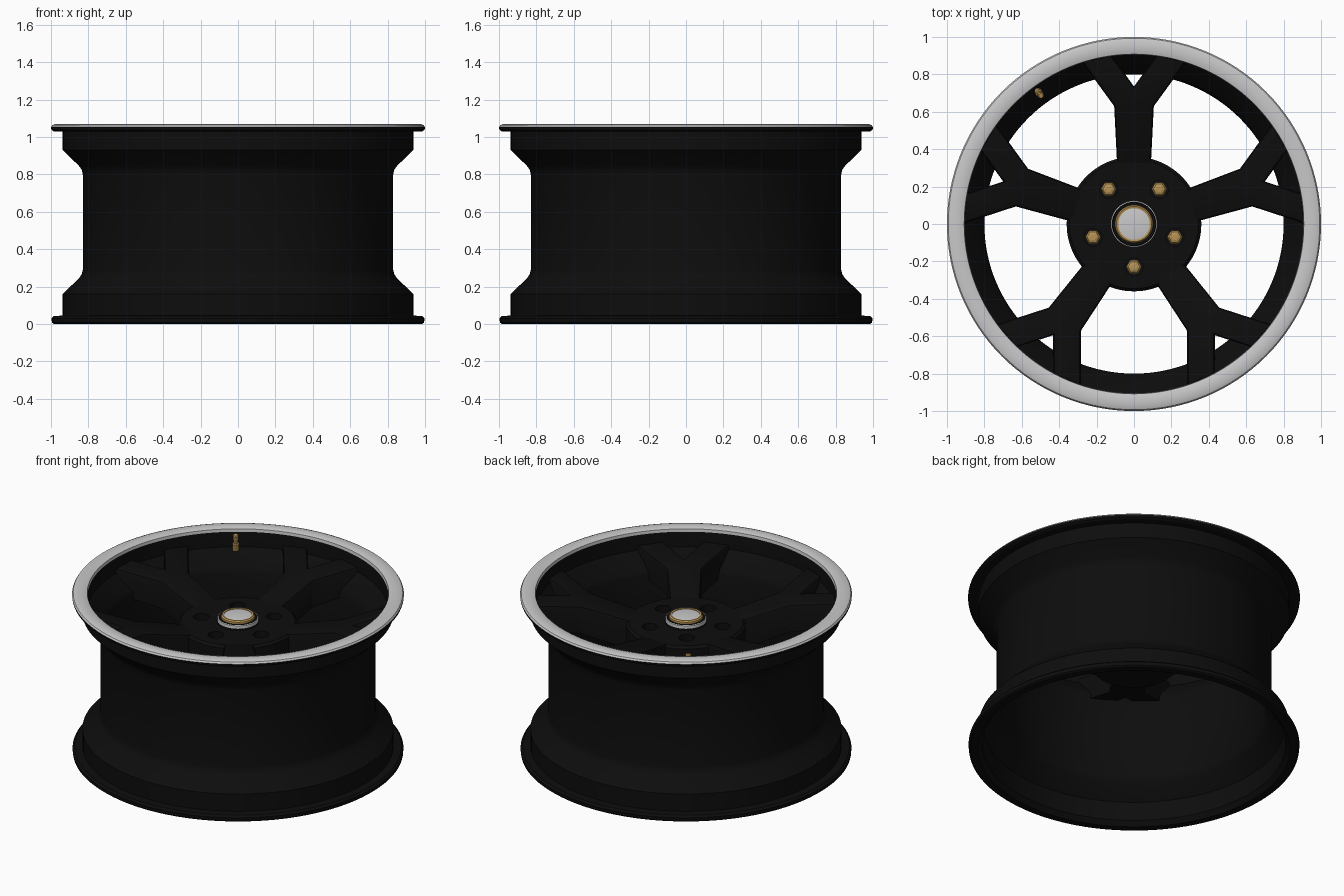
import bpy, bmesh, math
from mathutils import Vector, Matrix

if "Cube" in bpy.data.objects:
    bpy.data.objects.remove(bpy.data.objects["Cube"])


def material(name, col):
    m = bpy.data.materials.new(name)
    m.diffuse_color = (*col, 1)
    m.use_nodes = True
    m.node_tree.nodes["Principled BSDF"].inputs["Base Color"].default_value = m.diffuse_color
    return m


BLACK = material("gloss_black", (0.004, 0.004, 0.004))
SILVER = material("polished_silver", (0.58, 0.58, 0.59))
GOLD = material("brass_gold", (0.47, 0.29, 0.09))


def finish(name, bm, mats, smooth=True):
    bmesh.ops.remove_doubles(bm, verts=bm.verts, dist=1e-5)
    bmesh.ops.recalc_face_normals(bm, faces=bm.faces)
    me = bpy.data.meshes.new(name)
    bm.to_mesh(me)
    bm.free()
    for m in mats:
        me.materials.append(m)
    ob = bpy.data.objects.new(name, me)
    bpy.context.collection.objects.link(ob)
    if smooth:
        bpy.ops.object.select_all(action='DESELECT')
        ob.select_set(True)
        bpy.context.view_layer.objects.active = ob
        bpy.ops.object.shade_smooth_by_angle(angle=math.radians(30))
    return ob


def lathe(name, profile, mats, closed=False, n=96, rule=None, xf=None, smooth=True):
    """Revolve (radius, z) points about the z axis."""
    bm = bmesh.new()
    rings = [[bm.verts.new((r * math.cos(2 * math.pi * i / n), r * math.sin(2 * math.pi * i / n), z))
              for i in range(n)] if r > 0 else [bm.verts.new((0, 0, z))] * n for r, z in profile]
    pairs = list(zip(rings, rings[1:]))
    if closed:
        pairs.append((rings[-1], rings[0]))
    for a, b in pairs:
        for i in range(n):
            j = (i + 1) % n
            vs = list(dict.fromkeys([a[i], a[j], b[j], b[i]]))
            if len(vs) > 2:
                f = bm.faces.new(vs)
                if rule:
                    f.material_index = rule(f.calc_center_median())
    if xf:
        bm.transform(xf)
    return finish(name, bm, mats, smooth)


# Rim barrel with a polished front lip
rim = [(0.995, 0.008), (0.997, 0.03), (0.985, 0.042), (0.937, 0.045), (0.937, 0.16),
       (0.85, 0.245), (0.836, 0.265), (0.83, 0.29), (0.83, 0.80), (0.836, 0.825),
       (0.85, 0.845), (0.937, 0.93), (0.937, 1.03), (0.985, 1.03), (0.998, 1.038),
       (1.0, 1.052), (0.993, 1.063), (0.975, 1.07), (0.93, 1.07), (0.908, 1.063),
       (0.905, 1.045), (0.905, 0.945), (0.815, 0.85), (0.80, 0.82), (0.80, 0.27),
       (0.815, 0.24), (0.905, 0.15), (0.915, 0.03), (0.94, 0.0), (0.985, 0.0)]
lathe("rim_barrel", rim, [BLACK, SILVER], True, 128,
      lambda c: 1 if c.z > 1.05 else 0)

# Hub disc with nut pockets
hub = lathe("hub", [(0, 0.57), (0.25, 0.57), (0.27, 0.66), (0.345, 0.66), (0.36, 0.68),
                    (0.36, 0.855), (0.345, 0.87), (0, 0.87)], [BLACK])
NUTS = [math.radians(-90 + 72 * k) for k in range(5)]
bm = bmesh.new()
for a in NUTS:
    bmesh.ops.create_cone(bm, cap_ends=True, segments=32, radius1=0.048, radius2=0.048, depth=0.3,
                          matrix=Matrix.Translation((0.23 * math.cos(a), 0.23 * math.sin(a), 0.89)))
cutter = finish("pocket_cutter", bm, [BLACK], False)
mod = hub.modifiers.new("pockets", 'BOOLEAN')
mod.operation = 'DIFFERENCE'
mod.solver = 'EXACT'
mod.object = cutter
bpy.ops.object.select_all(action='DESELECT')
hub.select_set(True)
bpy.context.view_layer.objects.active = hub
bpy.ops.object.modifier_apply(modifier=mod.name)
bpy.data.objects.remove(cutter)

# Lug nuts
for k, a in enumerate(NUTS):
    lathe(f"lug_nut_{k + 1}", [(0, 0.735), (0.042, 0.735), (0.042, 0.79), (0.032, 0.805), (0.016, 0.81), (0, 0.81)],
          [GOLD], n=6, xf=Matrix.Translation((0.23 * math.cos(a), 0.23 * math.sin(a), 0)), smooth=False)

# Centre cap: black collar, thin silver line, gold ring, silver disc
lathe("cap_collar", [(0, 0.86), (0.125, 0.86), (0.122, 0.895), (0.115, 0.90), (0, 0.90)], [BLACK])
lathe("cap_line", [(0.119, 0.88), (0.1245, 0.88), (0.1235, 0.899), (0.119, 0.901)], [SILVER], True)
lathe("cap_ring", [(0.084, 0.89), (0.103, 0.89), (0.101, 0.912), (0.094, 0.92), (0.084, 0.918)], [GOLD], True)
lathe("cap_disc", [(0.086, 0.90), (0.086, 0.914), (0.06, 0.918), (0, 0.92)], [SILVER])

# Five forked spokes
A = math.radians(36)
D = Vector((math.cos(A), math.sin(A)))          # branch direction, u along the spoke


def reach(p, r):
    """Follow the branch from p until it meets radius r."""
    b = p.dot(D)
    return p + D * (-b + math.sqrt(b * b - p.dot(p) + r * r))


def outline(r_end):
    root, elbow, crotch = Vector((0.25, 0.087)), Vector((0.63, 0.106)), Vector((0.735, 0))
    half = [root, elbow, reach(elbow, r_end), reach(crotch, r_end)]
    return half + [crotch] + [Vector((p.x, -p.y)) for p in reversed(half)]


for k in range(5):
    bm = bmesh.new()
    top = [bm.verts.new((p.x, p.y, 0.865 + 0.2 * (p.x - 0.3))) for p in outline(0.915)]
    low = [bm.verts.new((p.x, p.y, 0.67 + 0.25 * (p.x - 0.3))) for p in outline(0.815)]
    roof = bm.faces.new(top)
    bm.faces.new(low[::-1])
    for i in range(len(top)):
        j = (i + 1) % len(top)
        bm.faces.new((top[i], low[i], low[j], top[j]))
    bmesh.ops.recalc_face_normals(bm, faces=bm.faces)
    bmesh.ops.bevel(bm, geom=list(roof.edges), offset=0.02, segments=2, affect='EDGES', profile=0.5)
    bmesh.ops.triangulate(bm, faces=[f for f in bm.faces if len(f.verts) > 4])
    bm.transform(Matrix.Rotation(math.radians(90 + 72 * k), 4, 'Z'))
    finish(f"spoke_{k + 1}", bm, [BLACK])

# Valve stem leaning inward
a = math.atan2(0.69, -0.5)
xf = Matrix.Rotation(a, 4, 'Z') @ Matrix.Translation((0.875, 0, 0.94)) @ Matrix.Rotation(math.radians(-14), 4, 'Y')
lathe("valve_stem", [(0, 0), (0.02, 0), (0.02, 0.05), (0.014, 0.055), (0.014, 0.075), (0.017, 0.08),
                     (0.017, 0.11), (0.012, 0.116), (0, 0.116)], [GOLD], n=16, xf=xf)
